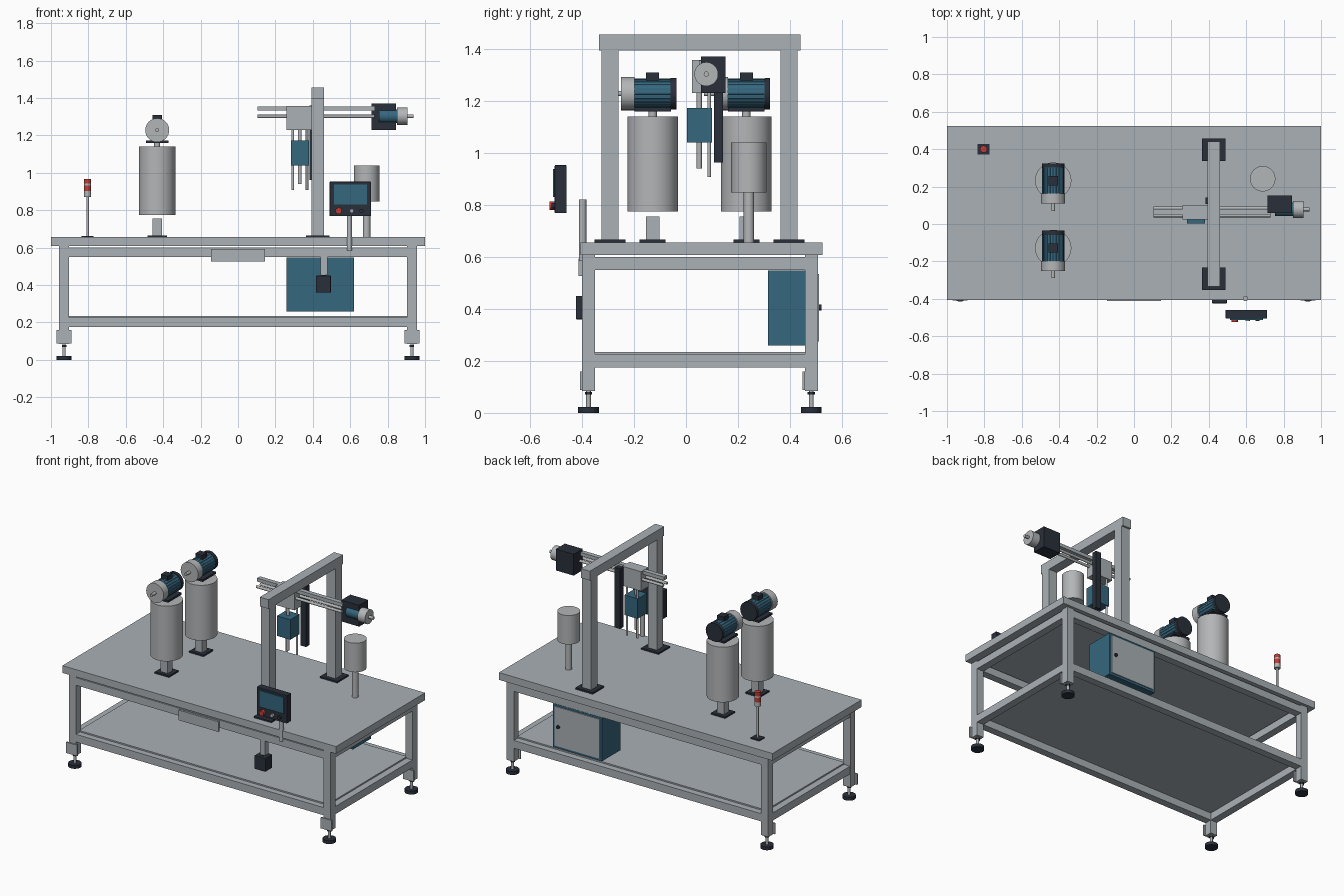
import bpy, math
from mathutils import Vector


def material(name, rgb):
    m = bpy.data.materials.new(name)
    m.diffuse_color = (*rgb, 1)
    return m


GREY = material("painted_grey", (0.40, 0.44, 0.465))
STEEL = material("brushed_steel", (0.45, 0.465, 0.475))
BLUE = material("machine_blue", (0.036, 0.135, 0.21))
DARK = material("dark_slate", (0.022, 0.028, 0.042))
RED = material("signal_red", (0.55, 0.045, 0.035))


def box(name, x, y, z, mat, bevel=0):
    """Box from (min, max) pairs."""
    bpy.ops.mesh.primitive_cube_add(size=1, location=[sum(p) / 2 for p in (x, y, z)])
    o = bpy.context.object
    o.name = name
    o.scale = [p[1] - p[0] for p in (x, y, z)]
    bpy.ops.object.transform_apply(location=False, rotation=False, scale=True)
    o.data.materials.append(mat)
    if bevel:
        b = o.modifiers.new("bevel", 'BEVEL')
        b.width = bevel
        b.segments = 2
    return o


def rod(name, a, b, r, mat, sides=32):
    """Cylinder between two points."""
    a, b = Vector(a), Vector(b)
    d = b - a
    bpy.ops.mesh.primitive_cylinder_add(vertices=sides, radius=r, depth=d.length,
                                        location=(a + b) / 2,
                                        rotation=d.to_track_quat('Z', 'Y').to_euler())
    o = bpy.context.object
    o.name = name
    o.data.materials.append(mat)
    bpy.ops.object.shade_smooth_by_angle(angle=math.radians(40))
    return o


# Table top and lower shelf
box("table_top", (-1, 1), (-0.405, 0.525), (0.608, 0.656), GREY)
box("lower_shelf", (-0.91, 0.91), (-0.36, 0.465), (0.224, 0.235), GREY)

# Frame rails at two heights
for level, z in (("upper", (0.55, 0.6)), ("lower", (0.175, 0.226))):
    box(level + "_front_rail", (-0.905, 0.905), (-0.4, -0.35), z, GREY)
    box(level + "_back_rail", (-0.905, 0.905), (0.457, 0.507), z, GREY)
    for side in (-1, 1):
        xs = sorted((side * 0.905, side * 0.955))
        box(level + "_side_rail", xs, (-0.35, 0.457), z, GREY)

# Legs with brackets and levelling feet
for sx in (-1, 1):
    for y in (-0.375, 0.482):
        x = sx * 0.93
        box("leg", (x - 0.026, x + 0.026), (y - 0.025, y + 0.025), (0.085, 0.61), GREY)
        box("leg_bracket", (x - 0.04, x + 0.04), (y - 0.033, y - 0.024), (0.088, 0.16), GREY)
        rod("foot_stem", (x, y, 0.015), (x, y, 0.09), 0.009, STEEL, 16)
        rod("foot_collar", (x, y, 0.07), (x, y, 0.08), 0.014, DARK, 6)
        rod("foot_pad", (x, y, 0), (x, y, 0.022), 0.04, DARK)

# Front plate, hanging pedal box and its hanger
box("front_plate", (-0.145, 0.145), (-0.413, -0.4), (0.527, 0.594), GREY)
box("hanger_bar", (0.44, 0.478), (-0.4, -0.365), (0.455, 0.56), GREY)
box("hanging_box", (0.417, 0.497), (-0.424, -0.35), (0.36, 0.45), DARK, 0.004)
box("hanging_box_cap", (0.447, 0.468), (-0.4, -0.375), (0.45, 0.465), DARK)

# Electrical cabinet with door
box("cabinet", (0.26, 0.62), (0.315, 0.505), (0.26, 0.548), BLUE)
box("cabinet_door", (0.275, 0.605), (0.504, 0.511), (0.275, 0.535), GREY)
rod("door_knob", (0.575, 0.508, 0.405), (0.575, 0.521, 0.405), 0.011, DARK, 16)

# Gantry
for y in (-0.292, 0.396):
    box("gantry_base_plate", (0.363, 0.49), (y - 0.06, y + 0.06), (0.655, 0.666), DARK)
    box("gantry_post", (0.394, 0.459), (y - 0.033, y + 0.033), (0.66, 1.396), GREY)
box("gantry_beam", (0.394, 0.459), (-0.335, 0.441), (1.394, 1.455), GREY)

# Two tanks, each with a motor on top
tx = -0.432
for y in (-0.128, 0.232):
    box("tank_base_plate", (tx - 0.052, tx + 0.052), (y - 0.05, y + 0.05), (0.655, 0.666), DARK)
    box("tank_pedestal", (tx - 0.026, tx + 0.026), (y - 0.026, y + 0.026), (0.66, 0.756), GREY)
    rod("tank", (tx, y, 0.775), (tx, y, 1.14), 0.097, STEEL, 48)
    rod("tank_neck", (tx, y, 1.135), (tx, y, 1.165), 0.016, STEEL, 16)
    box("motor_plate", (tx - 0.06, tx + 0.06), (y - 0.07, y + 0.07), (1.16, 1.174), DARK)
    zc = 1.228
    rod("motor_body", (tx, y - 0.072, zc), (tx, y + 0.07, zc), 0.057, BLUE)
    for i in range(20):
        a = math.tau * i / 20
        p = Vector((tx + 0.056 * math.cos(a), 0, zc + 0.056 * math.sin(a)))
        rod("motor_rib", p + Vector((0, y - 0.07, 0)), p + Vector((0, y + 0.068, 0)), 0.003, BLUE, 6)
    rod("motor_flange", (tx, y - 0.122, zc), (tx, y - 0.07, zc), 0.064, STEEL)
    rod("motor_shaft", (tx, y - 0.162, zc), (tx, y - 0.12, zc), 0.01, STEEL, 16)
    rod("motor_rear_cap", (tx, y + 0.069, zc), (tx, y + 0.092, zc), 0.061, DARK)
    box("motor_terminal_box", (tx - 0.025, tx + 0.025), (y - 0.025, y + 0.025), (1.27, 1.309), DARK)

# Signal tower
x, y = -0.804, 0.4
box("signal_base", (x - 0.032, x + 0.032), (y - 0.028, y + 0.028), (0.655, 0.663), DARK)
rod("signal_pole", (x, y, 0.66), (x, y, 0.88), 0.007, STEEL, 16)
for name, z0, z1, mat in (("signal_socket", 0.872, 0.902, STEEL), ("signal_lower_lamp", 0.902, 0.932, RED),
                          ("signal_spacer", 0.932, 0.942, STEEL), ("signal_upper_lamp", 0.942, 0.966, RED)):
    rod(name, (x, y, z0), (x, y, z1), 0.019, mat, 24)

# Small raised canister
rod("canister_stem", (0.688, 0.242, 0.65), (0.688, 0.242, 0.85), 0.02, STEEL)
rod("canister", (0.688, 0.242, 0.848), (0.688, 0.242, 1.04), 0.068, STEEL, 48)

# Control panel and its post
rod("panel_post", (0.596, -0.398, 0.585), (0.596, -0.398, 0.82), 0.0145, STEEL, 24)
box("control_panel", (0.49, 0.711), (-0.505, -0.459), (0.768, 0.953), DARK, 0.003)
box("panel_screen", (0.512, 0.69), (-0.512, -0.504), (0.83, 0.938), BLUE)
for name, bx, r, tip, mat in (("red_button", 0.538, 0.017, -0.525, RED),
                              ("grey_button", 0.608, 0.011, -0.518, STEEL),
                              ("dark_button", 0.66, 0.011, -0.518, DARK)):
    rod(name, (bx, -0.5, 0.797), (bx, tip, 0.797), r, mat, 24)

# Horizontal slide rails and carriage
box("slide_rail", (0.105, 0.73), (0.05, 0.08), (1.333, 1.356), GREY)
for y in (0.045, 0.085):
    rod("slide_rod", (0.105, y, 1.302), (0.73, y, 1.302), 0.009, STEEL, 16)
box("carriage", (0.258, 0.395), (0.024, 0.1), (1.23, 1.358), GREY)

# Vertical tool head
box("tool_head", (0.283, 0.38), (0.003, 0.1), (1.04, 1.172), BLUE)
rod("tool_spindle", (0.33, 0.051, 0.94), (0.33, 0.051, 1.24), 0.01, STEEL, 16)
for x in (0.293, 0.369):
    rod("tool_guide_rod", (x, 0.089, 0.907), (x, 0.089, 1.24), 0.007, STEEL, 16)
box("cable_chain", (0.382, 0.422), (0.108, 0.143), (0.963, 1.36), DARK)

# Slide drive motor
box("drive_housing", (0.715, 0.845), (0.058, 0.152), (1.23, 1.371), DARK)
rod("drive_body", (0.755, 0.078, 1.303), (0.858, 0.078, 1.303), 0.036, BLUE)
rod("drive_flange", (0.85, 0.078, 1.303), (0.905, 0.078, 1.303), 0.046, STEEL)
rod("drive_shaft", (0.9, 0.078, 1.303), (0.937, 0.078, 1.303), 0.01, STEEL, 16)
